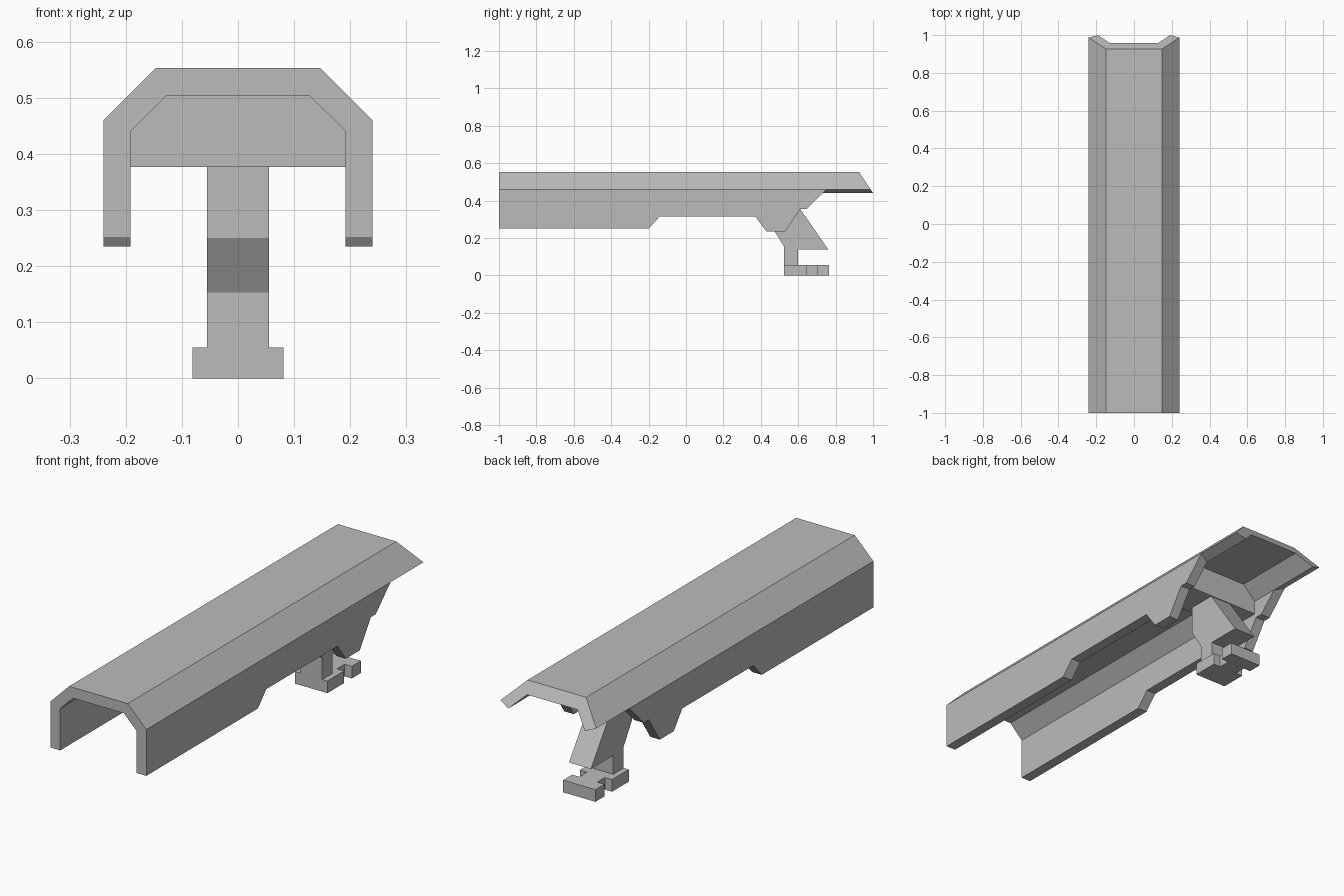
import bpy
import bmesh

cube = bpy.data.objects.get("Cube")
if cube:
    bpy.data.objects.remove(cube)

grey = bpy.data.materials.new("plain_grey")
grey.use_nodes = True
COLOR = (0.5, 0.5, 0.5, 1)
grey.diffuse_color = COLOR
grey.node_tree.nodes["Principled BSDF"].inputs["Base Color"].default_value = COLOR


def loft(name, ring_a, ring_b):
    """Closed flat-sided solid between two matching rings of points."""
    bm = bmesh.new()
    a = [bm.verts.new(p) for p in ring_a]
    b = [bm.verts.new(p) for p in ring_b]
    bm.faces.new(a)
    bm.faces.new(b)
    for i in range(len(a)):
        j = (i + 1) % len(a)
        bm.faces.new((a[i], a[j], b[j], b[i]))
    bmesh.ops.recalc_face_normals(bm, faces=bm.faces)
    mesh = bpy.data.meshes.new(name)
    bm.to_mesh(mesh)
    bm.free()
    mesh.materials.append(grey)
    obj = bpy.data.objects.new(name, mesh)
    bpy.context.collection.objects.link(obj)
    return obj


def mirrored(half):
    """Complete a half outline across x = 0."""
    return half + [(-x, z) for x, z in reversed(half)]


def cut(obj, cutter):
    cutter.hide_render = True
    mod = obj.modifiers.new("cut", "BOOLEAN")
    mod.operation = "DIFFERENCE"
    mod.solver = "EXACT"
    mod.object = cutter
    bpy.context.view_layer.objects.active = obj
    bpy.ops.object.modifier_apply(modifier=mod.name)
    bpy.data.objects.remove(cutter)


# Cover: chamfered channel with a sloped rear end
outer = [(-0.24, 0.2), (-0.24, 0.46), (-0.147, 0.553)]
inner = [(-0.192, 0.2), (-0.192, 0.44), (-0.127, 0.504)]
section = mirrored(outer) + list(reversed(mirrored(inner)))
cover = loft("cover",
             [(x, -1, z) for x, z in section],
             [(x, 1 - (z - 0.44) * 0.66, z) for x, z in section])


# Stepped lower edge of both walls, mitred under the rear overhang
def wall_edge(top):
    return [(-1.1, 0.1), (-1.1, 0.25), (-0.2, 0.25), (-0.14, 0.315),
            (0.37, 0.315), (0.43, 0.235), (0.53, 0.235), (0.61, 0.355),
            (0.645, 0.355), (0.29 + top, top), (1.3, top), (1.3, 0.1)]


for side in (-1, 1):
    rings = [[(side * x, y, z) for y, z in wall_edge(0.44 + (x - 0.192) * 0.417)]
             for x in (0.17, 0.26)]
    cut(cover, loft("wall_cutter", *rings))

# Bulkhead filling the channel above the bracket
fill = mirrored([(-0.194, 0.377), (-0.194, 0.441), (-0.128, 0.506)])
loft("bulkhead", [(x, 0.43, z) for x, z in fill], [(x, 0.6, z) for x, z in fill])

# Bracket hanging under the bulkhead
bracket = [(0.465, 0.378), (0.465, 0.25), (0.525, 0.153), (0.525, 0.054),
           (0.6, 0.054), (0.6, 0.14), (0.76, 0.14), (0.595, 0.378)]
loft("bracket", [(-0.055, y, z) for y, z in bracket], [(0.055, y, z) for y, z in bracket])

# Foot plate with a notch in each side
foot = mirrored([(-0.081, 0.525), (-0.081, 0.645), (-0.045, 0.645),
                 (-0.045, 0.7), (-0.081, 0.7), (-0.081, 0.765)])
loft("foot_plate", [(x, y, 0) for x, y in foot], [(x, y, 0.055) for x, y in foot])
